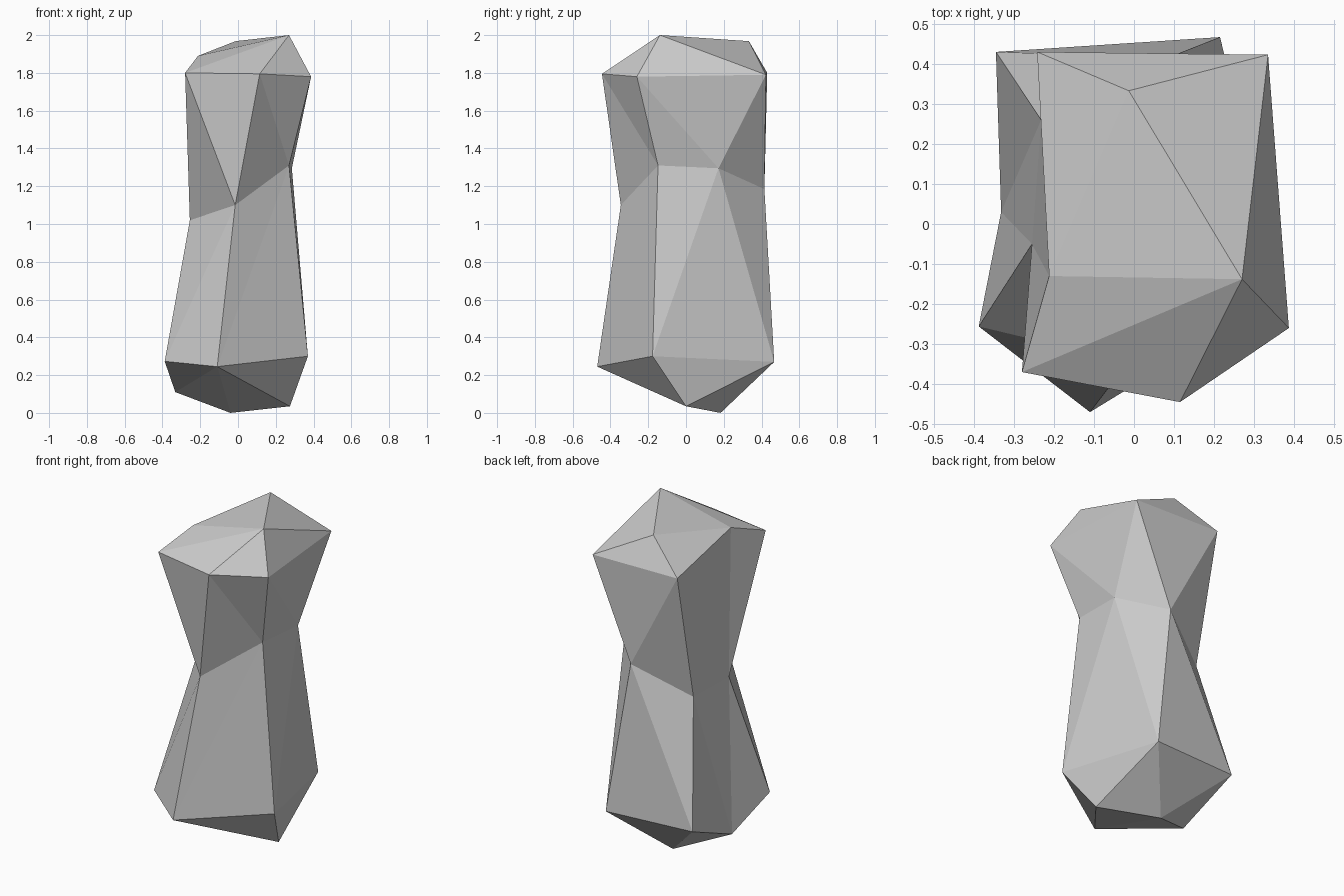
import bpy, bmesh

if "Cube" in bpy.data.objects:
    bpy.data.objects.remove(bpy.data.objects["Cube"])

# Six-point cross-section rings, anticlockwise from the left front corner
shoulder = [(-.28, -.37, 1.8), (.115, -.445, 1.795), (.387, -.26, 1.78),
            (.335, .423, 1.79), (-.242, .43, 1.8), (-.212, -.13, 1.89)]
waist = [(-.255, -.05, 1.02), (-.015, -.345, 1.1), (.27, -.148, 1.31),
         (.285, .172, 1.295), (.083, .415, 1.185), (-.232, .26, 1.01)]
base = [(-.388, -.256, .273), (-.11, -.47, .245), (.37, -.177, .3),
        (.215, .467, .27), (-.345, .43, .28), (-.332, .03, .11)]
# Two inner points closing each end
crown = [(.27, -.138, 2.0), (-.013, .333, 1.968)]
foot = [(.275, 0, .035), (-.04, .183, 0)]

bm = bmesh.new()


def add(points):
    return [bm.verts.new(p) for p in points]


def bridge(ring, mid):
    """Zigzag triangle band between an end ring and the waist."""
    for i in range(6):
        j = (i + 1) % 6
        bm.faces.new((ring[i], mid[i], mid[j]))
        bm.faces.new((ring[i], mid[j], ring[j]))


def cap(ring, centre, faces):
    """Close a ring; indices 6 and 7 are the inner points."""
    pts = ring + centre
    for f in faces.split():
        bm.faces.new([pts[int(c)] for c in f])


top, mid, low = add(shoulder), add(waist), add(base)
bridge(top, mid)
bridge(low, mid)
cap(top, add(crown), "506 016 126 236 376 567 347 457")
cap(low, add(foot), "015 517 176 126 236 376 347 457")
bmesh.ops.recalc_face_normals(bm, faces=bm.faces)

# Faceted standing stone
mesh = bpy.data.meshes.new("standing_stone")
bm.to_mesh(mesh)
bm.free()
bpy.context.collection.objects.link(bpy.data.objects.new("standing_stone", mesh))
